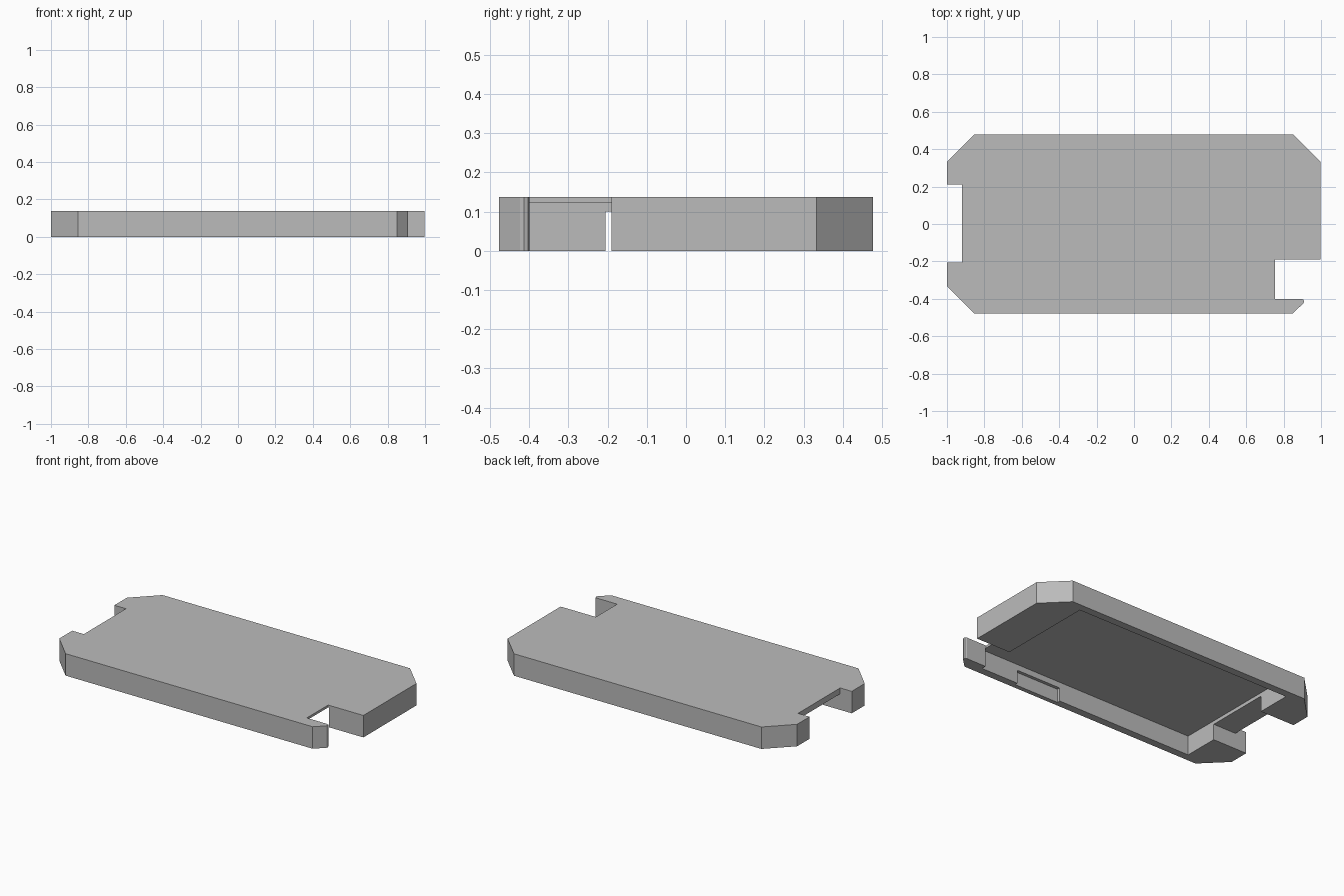
import bpy
import bmesh

cube = bpy.data.objects.get("Cube")
if cube:
    bpy.data.objects.remove(cube, do_unlink=True)

HEIGHT = 0.137
CEILING = 0.122  # underside of the thin top plate

grey = bpy.data.materials.new("plain grey")
grey.use_nodes = True
colour = (0.5, 0.5, 0.5, 1)
grey.diffuse_color = colour
grey.node_tree.nodes["Principled BSDF"].inputs["Base Color"].default_value = colour


def prism(name, outline, z0, z1):
    """Extrude a flat outline from z0 up to z1."""
    bm = bmesh.new()
    base = bm.faces.new([bm.verts.new((x, y, z0)) for x, y in outline])
    side = bmesh.ops.extrude_face_region(bm, geom=[base])
    top = [v for v in side["geom"] if isinstance(v, bmesh.types.BMVert)]
    bmesh.ops.translate(bm, verts=top, vec=(0, 0, z1 - z0))
    bmesh.ops.recalc_face_normals(bm, faces=bm.faces)
    mesh = bpy.data.meshes.new(name)
    bm.to_mesh(mesh)
    bm.free()
    mesh.materials.append(grey)
    obj = bpy.data.objects.new(name, mesh)
    bpy.context.collection.objects.link(obj)
    return obj


def cut_box(body, name, x0, x1, y0, y1, z1, z0=-0.1):
    """Remove a box-shaped volume from the body."""
    cutter = prism(name, [(x0, y0), (x1, y0), (x1, y1), (x0, y1)], z0, z1)
    cutter.hide_render = True
    mod = body.modifiers.new(name, "BOOLEAN")
    mod.operation = "DIFFERENCE"
    mod.solver = "EXACT"
    mod.object = cutter
    bpy.context.view_layer.objects.active = body
    bpy.ops.object.modifier_apply(modifier=name)
    bpy.data.objects.remove(cutter, do_unlink=True)


# Chamfered slab with the side notch and its slim rounded prong
outline = [
    (-0.855, -0.478), (0.85, -0.478), (0.905, -0.424), (0.91, -0.414),
    (0.906, -0.404), (0.896, -0.4), (0.755, -0.4), (0.755, -0.19),
    (0.998, -0.19), (0.998, 0.333), (0.852, 0.478), (-0.855, 0.478),
    (-1, 0.333), (-1, -0.333),
]
cover = prism("cover", outline, 0, HEIGHT)

# Hollow underside
cut_box(cover, "pocket", -0.76, 0.76, -0.43, 0.43, CEILING)

# Low opening through the end wall, with a full-height notch outside it
cut_box(cover, "end_opening", -1.1, -0.7, -0.205, 0.21, 0.1)
cut_box(cover, "end_notch", -1.1, -0.92, -0.205, 0.21, 0.3)

# Shallow recess in the inner face of the front wall
cut_box(cover, "wall_recess", 0.187, 0.5, -0.45, -0.4, 0.085)
